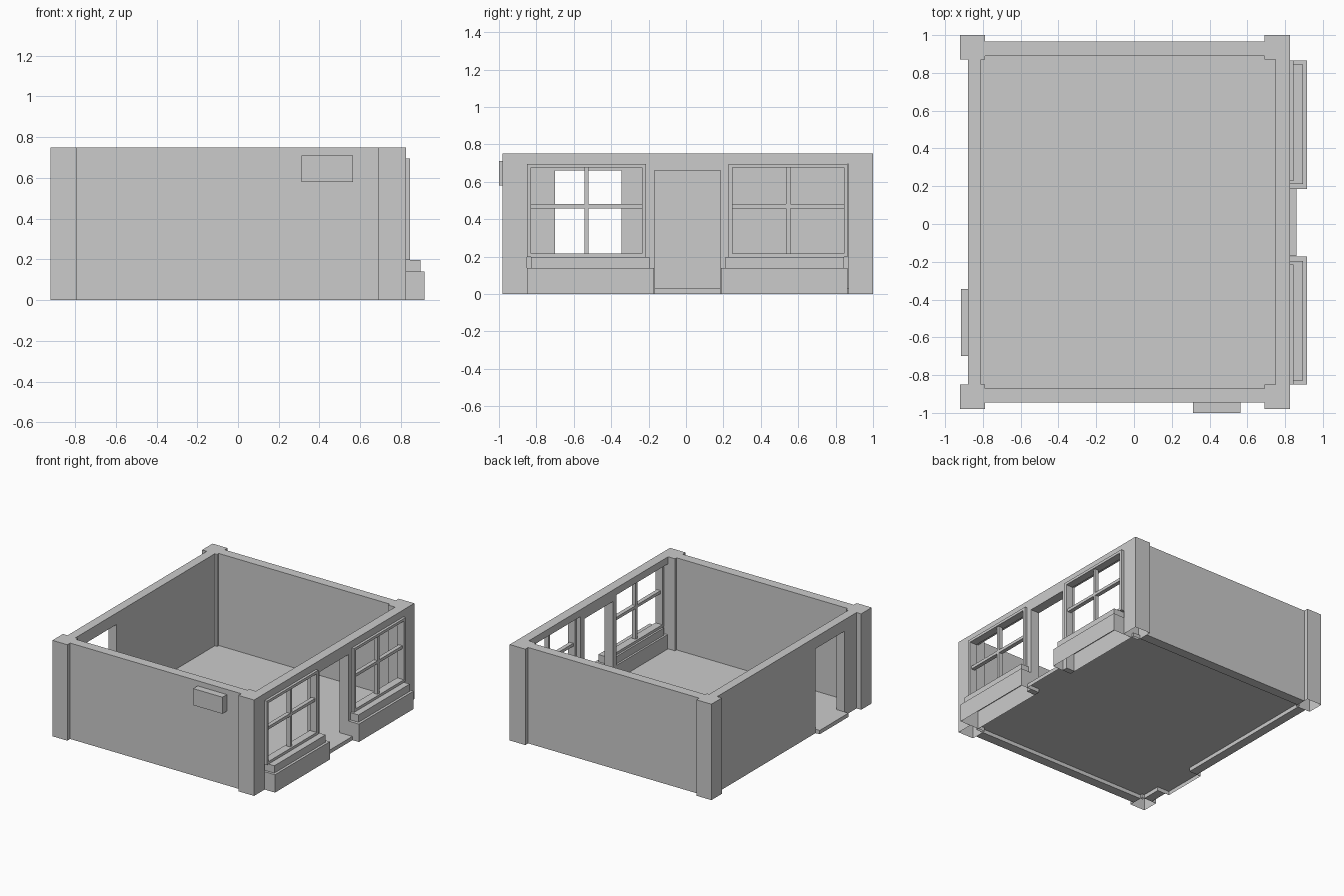
import bpy, bmesh

if "Cube" in bpy.data.objects:
    bpy.data.objects.remove(bpy.data.objects["Cube"])

H = 0.75          # wall height
CY = 0.0075       # symmetry line of the room in y


def finish(name, bm):
    bmesh.ops.recalc_face_normals(bm, faces=bm.faces)
    me = bpy.data.meshes.new(name)
    bm.to_mesh(me)
    bm.free()
    ob = bpy.data.objects.new(name, me)
    bpy.context.collection.objects.link(ob)
    return ob


def add_prism(bm, profile, axis, a, b):
    """Extrude a 2D profile along x, y or z between a and b."""
    def place(p, t):
        c = list(p)
        c.insert("xyz".index(axis), t)
        return c
    face = bm.faces.new([bm.verts.new(place(p, a)) for p in profile])
    new = bmesh.ops.extrude_face_region(bm, geom=[face], use_keep_orig=True)
    verts = [v for v in new["geom"] if isinstance(v, bmesh.types.BMVert)]
    for v in verts:
        v.co["xyz".index(axis)] = b


def add_box(bm, x0, x1, y0, y1, z0, z1):
    add_prism(bm, [(x0, y0), (x1, y0), (x1, y1), (x0, y1)], "z", z0, z1)


def box(name, *dims):
    bm = bmesh.new()
    add_box(bm, *dims)
    return finish(name, bm)


def prism(name, *args):
    bm = bmesh.new()
    add_prism(bm, *args)
    return finish(name, bm)


def open_bottom(ob):
    bm = bmesh.new()
    bm.from_mesh(ob.data)
    low = [f for f in bm.faces if f.normal.z < -0.9 and f.calc_center_median().z < 0.001]
    bmesh.ops.delete(bm, geom=low, context="FACES_ONLY")
    bm.to_mesh(ob.data)
    bm.free()


# corner posts
for ns, x0, x1 in (("left", -0.92, -0.79), ("right", 0.69, 0.825)):
    for ew, y0, y1 in (("front", -0.98, -0.85), ("back", 0.87, 1.0)):
        open_bottom(box(f"corner_post_{ew}_{ns}", x0, x1, y0, y1, 0, H))

# plain front and back walls
box("front_wall", -0.79, 0.69, -0.945, -0.87, 0, H)
box("back_wall", -0.79, 0.69, 0.89, 0.965, 0, H)

# left wall with a side doorway
prism("left_wall", [(-0.85, 0), (-0.70, 0), (-0.70, 0.66), (-0.345, 0.66),
                    (-0.345, 0), (0.87, 0), (0.87, H), (-0.85, H)], "x", -0.88, -0.81)

# shop-front wall: half outline mirrored about the door
half = [(0.0, 0.66), (0.177, 0.66), (0.177, 0), (0.222, 0),
        (0.222, 0.695), (0.8625, 0.695), (0.8625, H)]
outline = [(CY + y, z) for y, z in half] + [(CY - y, z) for y, z in reversed(half[1:])]
prism("shop_front_wall", outline, "x", 0.75, 0.825)

# floor with door steps, open underneath
d0, d1 = CY - 0.177, CY + 0.177
floor = prism("floor", [(-0.81, -0.87), (0.75, -0.87), (0.75, d0), (0.86, d0),
                        (0.86, d1), (0.75, d1), (0.75, 0.89), (-0.81, 0.89),
                        (-0.81, -0.345), (-0.915, -0.345), (-0.915, -0.70),
                        (-0.81, -0.70)], "z", 0, 0.03)
open_bottom(floor)

# windows and stepped bases on both sides of the door
for side, s in (("front", -1), ("back", 1)):
    def span(a, b):
        return sorted((CY + s * a, CY + s * b))

    base = box(f"window_base_{side}", 0.755, 0.915, *span(0.179, 0.857), 0, 0.14)
    open_bottom(base)
    box(f"window_sill_{side}", 0.77, 0.895, *span(0.203, 0.837), 0.14, 0.197)

    bm = bmesh.new()
    x0, x1 = 0.785, 0.845
    add_box(bm, x0, x1, *span(0.221, 0.242), 0.197, 0.696)
    add_box(bm, x0, x1, *span(0.836, 0.857), 0.197, 0.696)
    add_box(bm, x0, x1, *span(0.242, 0.836), 0.197, 0.217)
    add_box(bm, x0, x1, *span(0.242, 0.836), 0.675, 0.696)
    finish(f"window_frame_{side}", bm)

    bm = bmesh.new()
    add_box(bm, 0.80, 0.832, *span(0.242, 0.836), 0.457, 0.48)
    for z0, z1 in ((0.217, 0.457), (0.48, 0.675)):
        add_box(bm, 0.80, 0.832, *span(0.528, 0.55), z0, z1)
    finish(f"window_bars_{side}", bm)

# small box on the front wall
box("wall_box", 0.312, 0.565, -1.0, -0.945, 0.58, 0.71)
